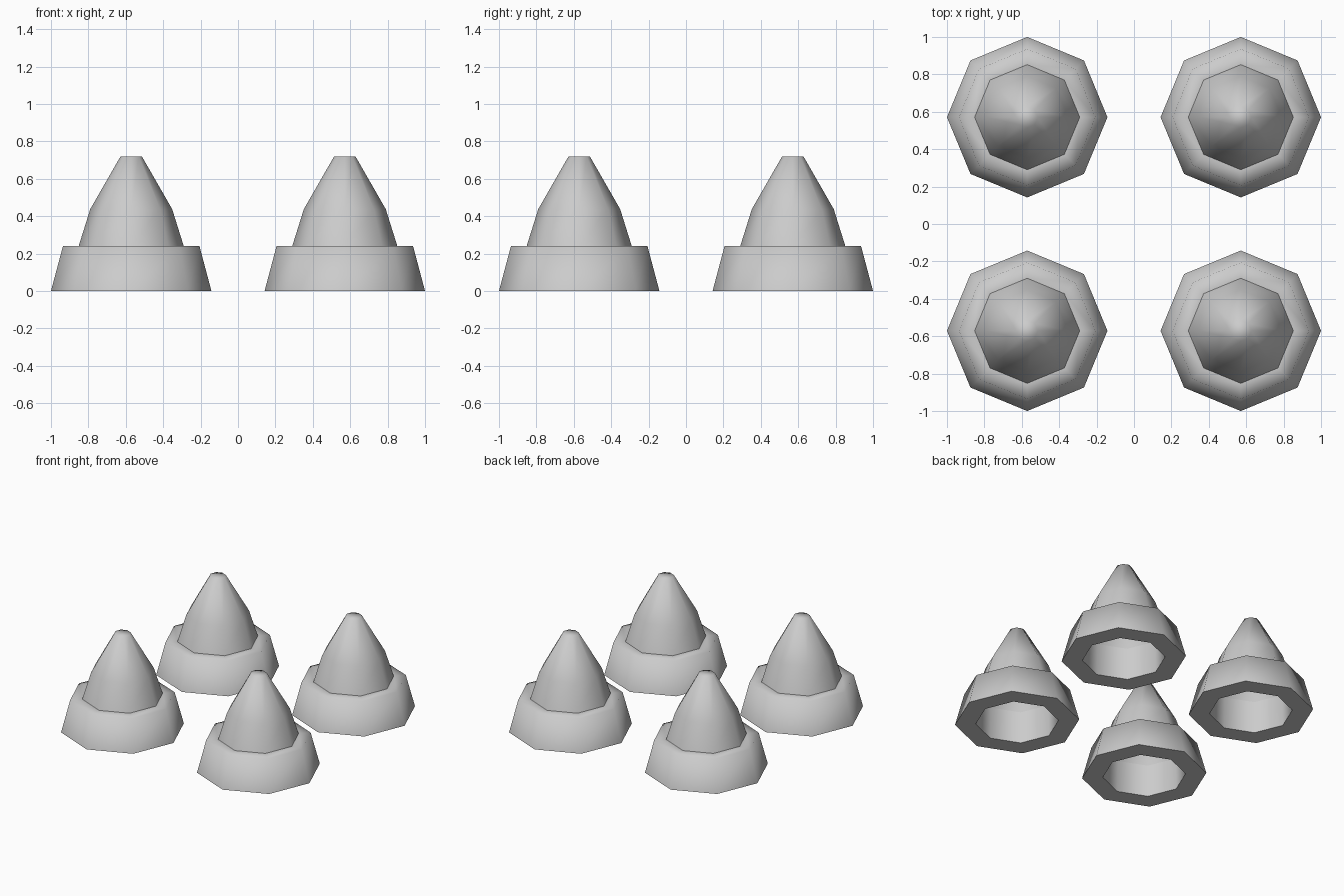
import bpy, bmesh
from math import cos, sin, pi

if "Cube" in bpy.data.objects:
    bpy.data.objects.remove(bpy.data.objects["Cube"])

SIDES = 8
SPACING = 0.571


def lathe(name, profile, sharp, closed=False):
    """Revolve (radius, z) points into an octagonal smooth-shaded mesh.
    'sharp' lists the profile points whose rings stay hard edged."""
    bm = bmesh.new()
    rings = []
    for r, z in profile:
        rings.append([bm.verts.new((r * cos(2 * pi * i / SIDES),
                                    r * sin(2 * pi * i / SIDES), z))
                      for i in range(SIDES)])
    pairs = list(zip(rings, rings[1:]))
    if closed:
        pairs.append((rings[-1], rings[0]))
    for a, b in pairs:
        for i in range(SIDES):
            j = (i + 1) % SIDES
            bm.faces.new((a[i], a[j], b[j], b[i]))
    if not closed:
        bm.faces.new(rings[-1])  # flat tip
    for f in bm.faces:
        f.smooth = True
    for k in sharp:
        for i in range(SIDES):
            e = bm.edges.get((rings[k][i], rings[k][(i + 1) % SIDES]))
            e.smooth = False
    mesh = bpy.data.meshes.new(name)
    bm.to_mesh(mesh)
    bm.free()
    return mesh


# Tapered base ring with an open hole underneath
base = lathe("base_ring", [(0.429, 0), (0.365, 0.24), (0.281, 0.24), (0.286, 0)],
             sharp=(0, 2, 3), closed=True)

# Hollow two-stage cone rising from the hole of the ring
cone = lathe("cone", [(0.281, 0.24), (0.219, 0.438), (0.057, 0.72)], sharp=())

# Four identical pieces in a square layout
for y, row in ((-SPACING, "front"), (SPACING, "back")):
    for x, side in ((-SPACING, "left"), (SPACING, "right")):
        for mesh in (base, cone):
            ob = bpy.data.objects.new(f"{row}_{side}_{mesh.name}", mesh)
            ob.location = (x, y, 0)
            bpy.context.collection.objects.link(ob)
